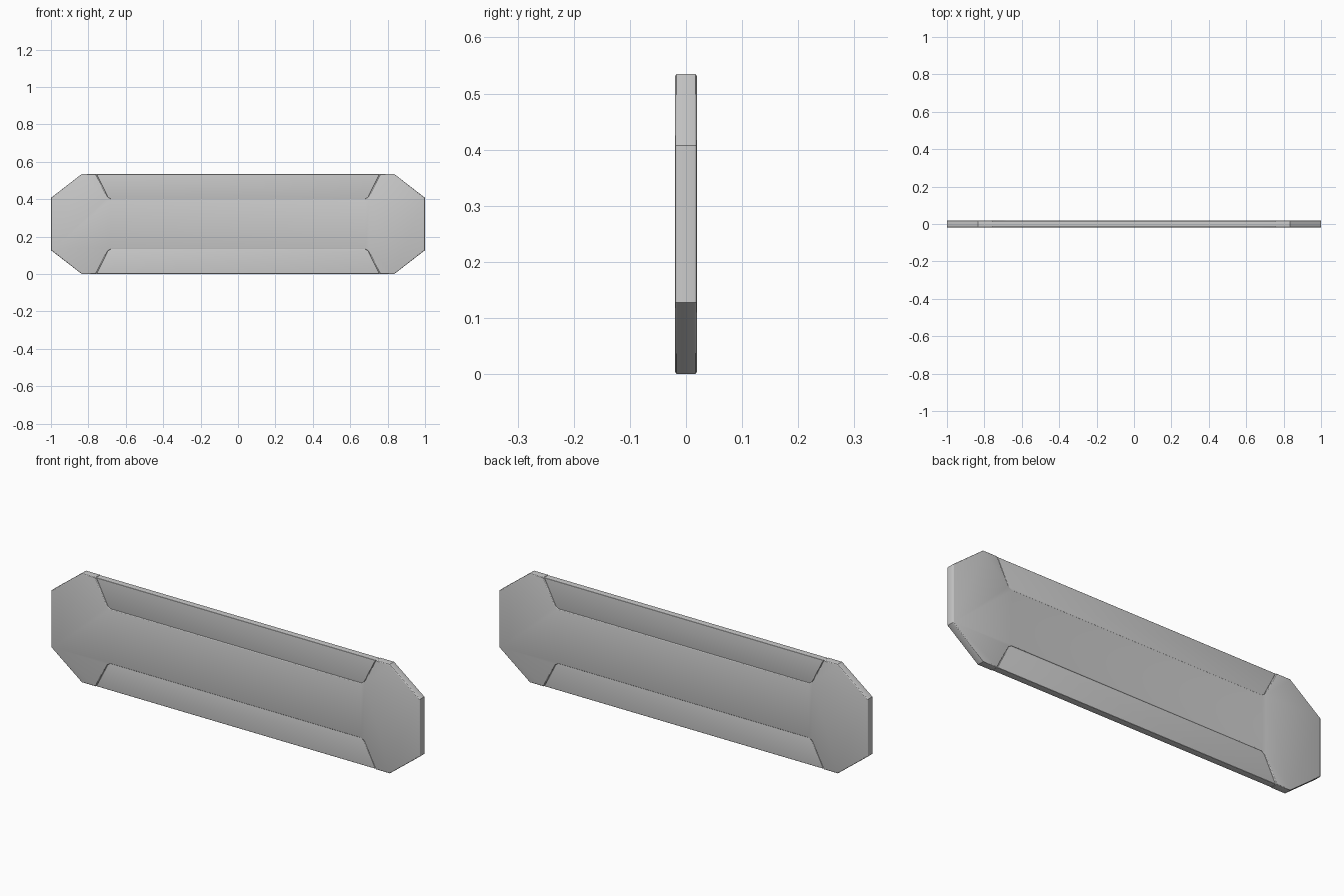
import bpy, bmesh

if "Cube" in bpy.data.objects:
    bpy.data.objects.remove(bpy.data.objects["Cube"])

H = 0.535          # overall height
MID = H / 2


def slab(name, outline, half, bevel):
    """Extrude an x-z outline through y and round its front and back rims."""
    bm = bmesh.new()
    face = bm.faces.new([bm.verts.new((x, -half, z)) for x, z in outline])
    ext = bmesh.ops.extrude_face_region(bm, geom=[face])
    verts = [g for g in ext["geom"] if isinstance(g, bmesh.types.BMVert)]
    bmesh.ops.translate(bm, verts=verts, vec=(0, 2 * half, 0))
    bmesh.ops.recalc_face_normals(bm, faces=bm.faces)
    rims = [e for e in bm.edges if abs(e.verts[0].co.y - e.verts[1].co.y) < 1e-6]
    bmesh.ops.bevel(bm, geom=rims, offset=bevel, segments=3, profile=0.5,
                    affect='EDGES', clamp_overlap=True)
    mesh = bpy.data.meshes.new(name)
    bm.to_mesh(mesh)
    bm.free()
    ob = bpy.data.objects.new(name, mesh)
    bpy.context.collection.objects.link(ob)
    bpy.ops.object.select_all(action='DESELECT')
    ob.select_set(True)
    bpy.context.view_layer.objects.active = ob
    bpy.ops.object.shade_smooth_by_angle(angle=0.5)
    return ob


# Main plate: long octagon with a shallow notch along the top and bottom
quarter = [(0.68, MID + 0.135), (0.697, MID + 0.145), (0.76, H),
           (0.835, H), (1.0, MID + 0.14)]
right = quarter + [(x, H - z) for x, z in reversed(quarter)]
left = [(-x, z) for x, z in reversed(right)]
slab("main_plate", right + left, 0.0195, 0.005)

# Slightly thinner inset strips filling the two notches
strip = [(0.678, MID + 0.132), (0.695, MID + 0.142), (0.758, H - 0.001)]
strip += [(-x, z) for x, z in reversed(strip)]
slab("upper_strip", strip, 0.0165, 0.003)
slab("lower_strip", [(x, H - z) for x, z in strip], 0.0165, 0.003)
